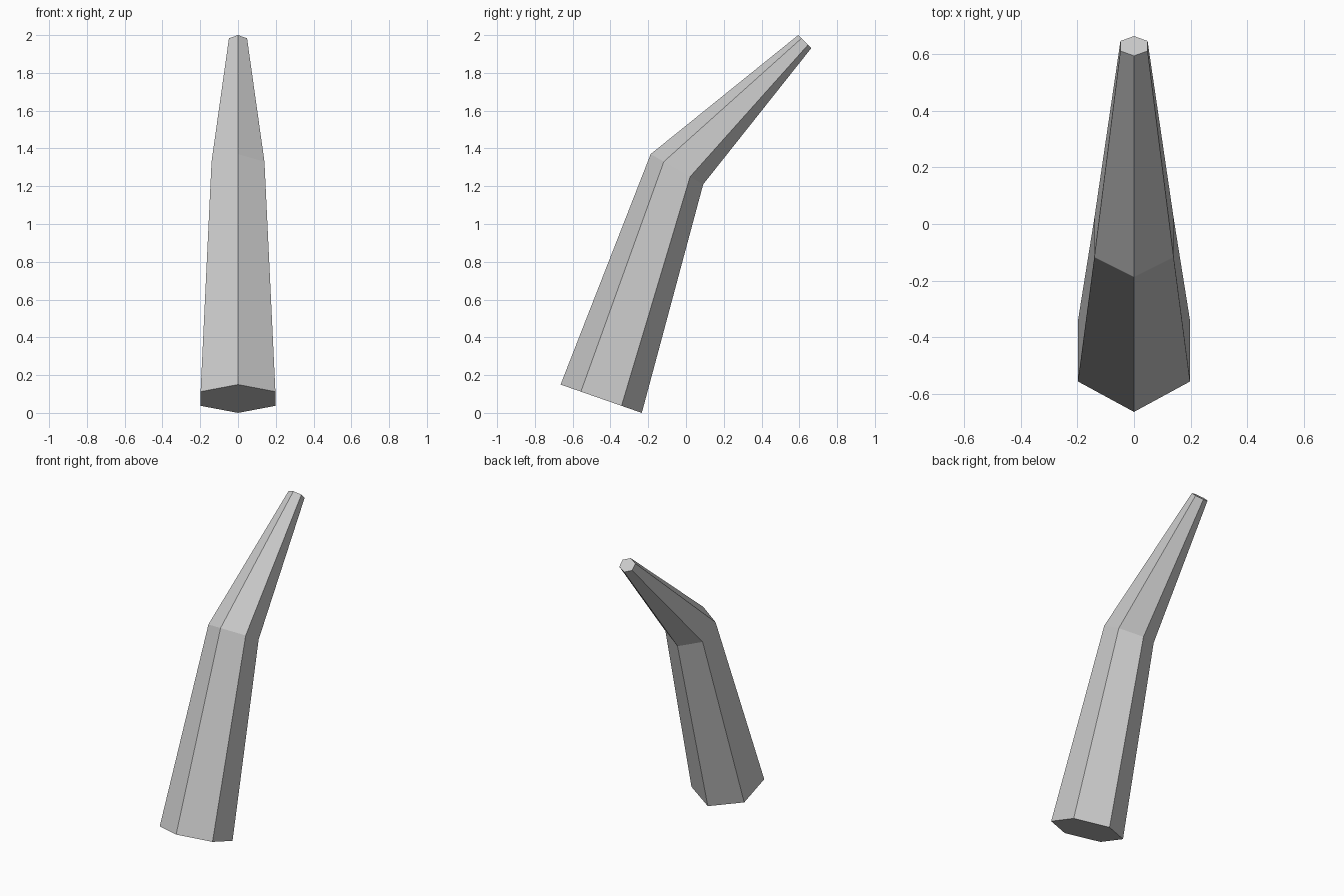
import bpy, bmesh, math

if "Cube" in bpy.data.objects:
    bpy.data.objects.remove(bpy.data.objects["Cube"])

# Ring: centre (y, z), half-axis toward the back corner (dy, dz), half width in x
RINGS = [
    ((-0.449, 0.075), (0.215, -0.075), 0.198),
    ((-0.048, 1.290), (0.139, -0.080), 0.140),
    ((0.629, 1.966), (0.035, -0.034), 0.048),
]
SIDES = 6

bm = bmesh.new()

# Tilted six-sided rings along the bent path
loops = []
for (cy, cz), (dy, dz), half_w in RINGS:
    radius = half_w / math.sin(math.pi / 3)
    ring = []
    for i in range(SIDES):
        a = 2 * math.pi * i / SIDES
        c = math.cos(a)
        ring.append(bm.verts.new((radius * math.sin(a), cy + dy * c, cz + dz * c)))
    loops.append(ring)

# Side walls
for lower, upper in zip(loops, loops[1:]):
    for i in range(SIDES):
        j = (i + 1) % SIDES
        bm.faces.new((lower[i], lower[j], upper[j], upper[i]))

# End caps
bm.faces.new(loops[0])
bm.faces.new(loops[-1])
bmesh.ops.recalc_face_normals(bm, faces=bm.faces)

mesh = bpy.data.meshes.new("curved_horn")
bm.to_mesh(mesh)
bm.free()
horn = bpy.data.objects.new("curved_horn", mesh)
bpy.context.collection.objects.link(horn)
